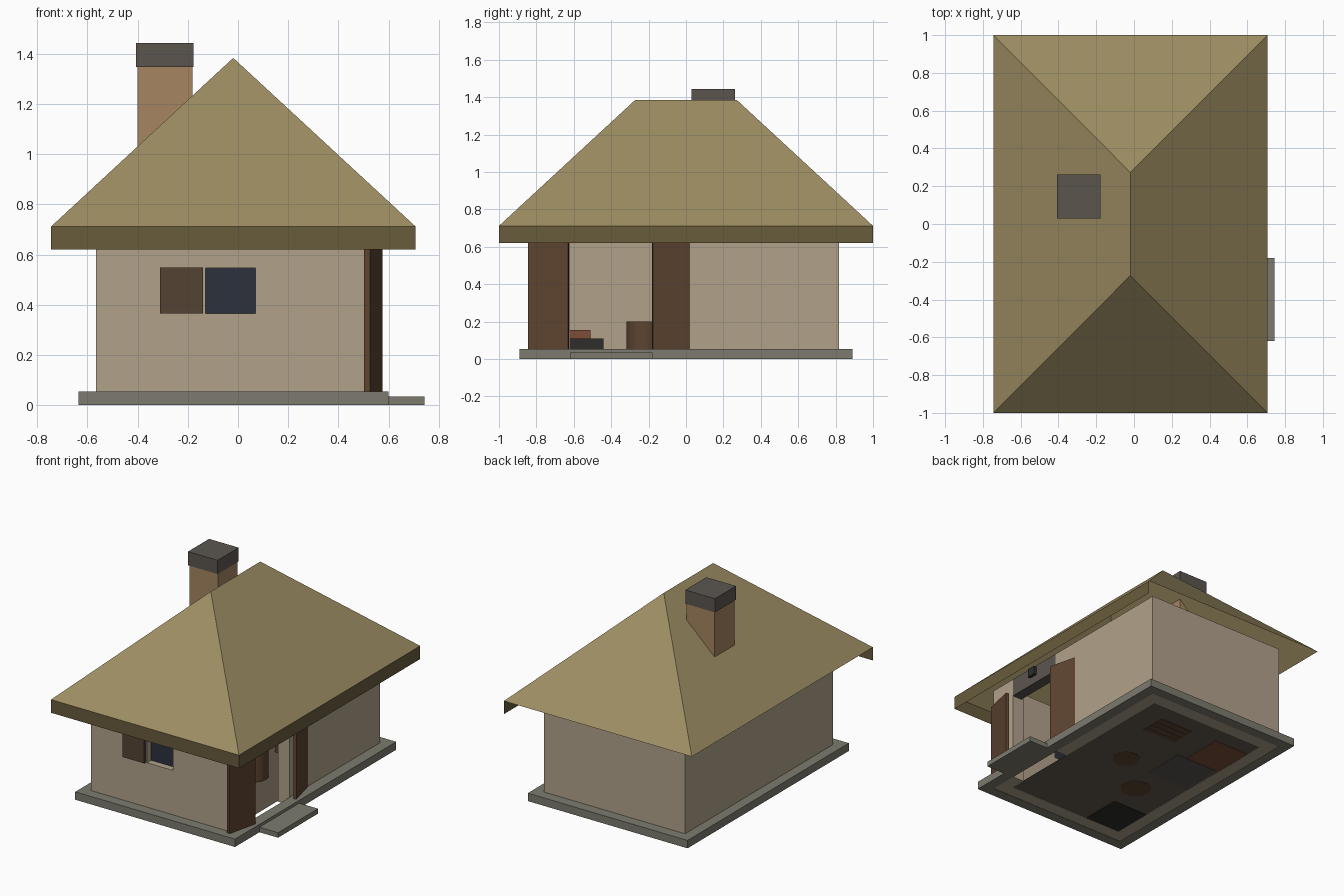
import bpy, bmesh, math
from mathutils import Vector

if "Cube" in bpy.data.objects:
    bpy.data.objects.remove(bpy.data.objects["Cube"])


def material(name, r, g, b):
    m = bpy.data.materials.new(name)
    m.diffuse_color = [(c / 255) ** 2.2 for c in (r, g, b)] + [1]
    m.use_nodes = True
    m.node_tree.nodes["Principled BSDF"].inputs["Base Color"].default_value = m.diffuse_color
    return m


PLASTER = material("plaster", 176, 161, 138)
THATCH = material("thatch", 155, 140, 98)
FASCIA = material("fascia", 104, 92, 62)
STONE = material("stone", 124, 122, 110)
WOOD = material("wood", 94, 70, 52)
SHUTTER = material("shutter_wood", 84, 69, 53)
BRICK = material("brick", 164, 132, 98)
DARK = material("dark_stone", 92, 86, 80)
GLASS = material("glass", 48, 53, 62)
IRON = material("iron", 50, 49, 47)
CLAY = material("clay", 125, 80, 58)
SOIL = material("soil", 98, 88, 76)


def mesh(name, verts, faces, mat):
    me = bpy.data.meshes.new(name)
    me.from_pydata(verts, [], faces)
    me.materials.append(mat)
    ob = bpy.data.objects.new(name, me)
    bpy.context.collection.objects.link(ob)
    return ob


def box(name, lo, hi, mat):
    bm = bmesh.new()
    bmesh.ops.create_cube(bm, size=1)
    lo, hi = Vector(lo), Vector(hi)
    for v in bm.verts:
        v.co = (lo + hi) / 2 + v.co * (hi - lo)
    ob = mesh(name, [], [], mat)
    bm.to_mesh(ob.data)
    bm.free()
    return ob


def cut(ob, *boxes):
    for lo, hi in boxes:
        c = box("cutter", lo, hi, ob.data.materials[0])
        c.hide_render = True
        mod = ob.modifiers.new("cut", "BOOLEAN")
        mod.operation, mod.solver, mod.object = "DIFFERENCE", "EXACT", c
        bpy.context.view_layer.objects.active = ob
        bpy.ops.object.modifier_apply(modifier=mod.name)
        bpy.data.objects.remove(c)


def barrel(name, x, y, z0, z1, r, mat, bulge=1.0):
    n = 14
    rings = [(z0, r), ((z0 + z1) / 2, r * bulge), (z1, r)]
    vs = [(x + q * math.cos(i * math.tau / n), y + q * math.sin(i * math.tau / n), z)
          for z, q in rings for i in range(n)]
    fs = [(k * n + i, k * n + (i + 1) % n, (k + 1) * n + (i + 1) % n, (k + 1) * n + i)
          for k in range(2) for i in range(n)]
    fs += [tuple(range(n))[::-1], tuple(range(2 * n, 3 * n))]
    ob = mesh(name, vs, fs, mat)
    for p in ob.data.polygons:
        p.use_smooth = len(p.vertices) == 4
    return ob


# Stone footing around the walls, and the door step
footing = box("footing", (-.635, -.89, 0), (.6, .89, .055), STONE)
cut(footing, ((-.565, -.817, -1), (.524, .817, 1)))
box("door_step", (.6, -.62, 0), (.744, -.18, .035), STONE)

# Hollow walls with window and door openings
walls = box("walls", (-.565, -.817, .002), (.524, .817, .745), PLASTER)
cut(walls, ((-.475, -.727, -1), (.434, .727, 2)),
    ((-.13, -1, .365), (.07, -.6, .547)),
    ((.3, -.62, -1), (.7, -.18, 2)))
mesh("floor", [(-.475, -.727, .006), (.434, -.727, .006), (.434, .727, .006), (-.475, .727, .006)],
     [(0, 1, 2, 3)], SOIL)

# Lintel over the doorway with a small iron bracket
box("lintel", (.45, -.62, .62), (.524, -.18, .745), DARK)
box("bracket", (.524, -.44, .675), (.545, -.38, .735), IRON)

# Window pane and open shutter
box("window_pane", (-.13, -.772, .365), (.07, -.76, .547), GLASS)
box("shutter", (-.31, -.835, .365), (-.14, -.817, .548), SHUTTER)

# Pair of doors swung open, mirrored about the doorway centre
for name, s in (("front_door", -1), ("back_door", 1)):
    hinge, tip = -.403 + s * .227, -.412 + s * .433
    plan = [(.575, hinge), (.526, tip), (.503, tip - s * .005), (.555, hinge - s * .005)]
    vs = [(x, y, z) for z in (.055, .63) for x, y in plan]
    fs = [(3, 2, 1, 0), (4, 5, 6, 7)] + [(i, (i + 1) % 4, (i + 1) % 4 + 4, i + 4) for i in range(4)]
    door = mesh(name, vs, fs, WOOD)
    bm = bmesh.new()
    bm.from_mesh(door.data)
    bmesh.ops.recalc_face_normals(bm, faces=bm.faces)
    bm.to_mesh(door.data)
    bm.free()

# Hipped roof shell, open underneath
x0, x1, e, top = -.745, .708, .712, 1.384
mesh("roof", [(x0, -1, e), (x1, -1, e), (x1, 1, e), (x0, 1, e), (-.019, -.273, top), (-.019, .273, top)],
     [(0, 1, 4), (1, 2, 5, 4), (2, 3, 5), (3, 0, 4, 5)], THATCH)

# Eave boards on the front and the door side only
mesh("eave_boards", [(x, y, z) for z in (.62, e) for x, y in ((x0, -1), (x1, -1), (x1, 1))],
     [(0, 1, 4, 3), (1, 2, 5, 4)], FASCIA)

# Chimney from hearth through the roof
box("chimney", (-.4, .037, .2), (-.182, .255, 1.35), BRICK)
box("chimney_cap", (-.407, .03, 1.347), (-.178, .262, 1.443), DARK)
box("hearth", (-.45, .0, .003), (-.13, .3, .2), DARK)

# Furnishings inside
box("iron_chest", (-.475, -.727, .003), (-.2, -.44, .11), IRON)
box("clay_tray", (-.475, -.727, .11), (-.25, -.51, .155), CLAY)
box("brown_chest", (-.475, .31, .003), (-.2, .6, .18), CLAY)
barrel("barrel", -.2, -.22, .003, .2, .1, WOOD)
barrel("stump", .1, .04, .003, .2, .09, WOOD)
for i in range(4):
    y = .41 + i * .05
    box("bench_plank", (0, y, .003), (.26, y + .035, .08), WOOD)
